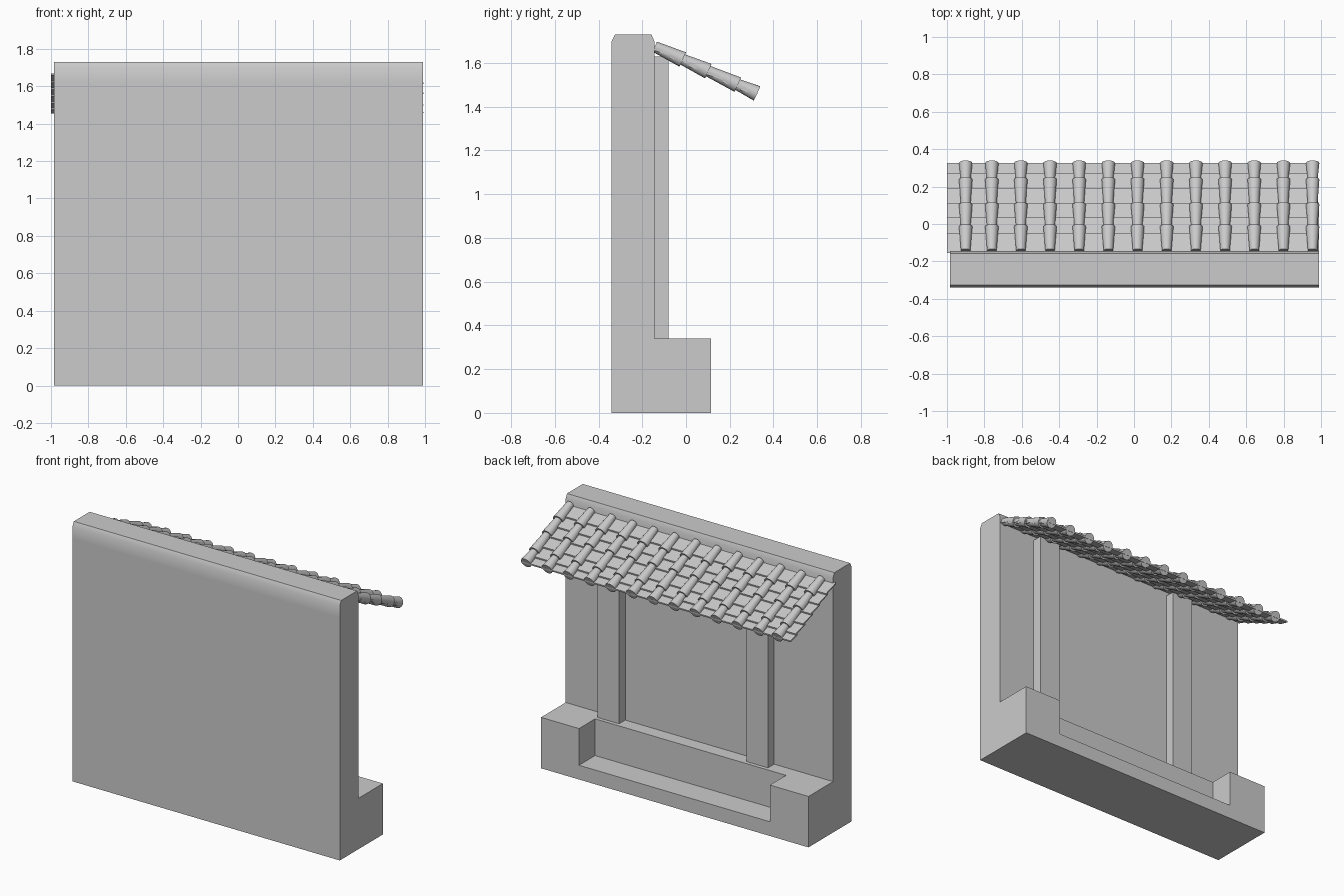
import bpy, bmesh, math
from mathutils import Vector, Matrix

if "Cube" in bpy.data.objects:
    bpy.data.objects.remove(bpy.data.objects["Cube"])


def new_object(name, bm, smooth=False):
    bmesh.ops.recalc_face_normals(bm, faces=bm.faces)
    mesh = bpy.data.meshes.new(name)
    bm.to_mesh(mesh)
    bm.free()
    ob = bpy.data.objects.new(name, mesh)
    bpy.context.collection.objects.link(ob)
    if smooth:
        shade(ob)
    return ob


def shade(ob):
    bpy.ops.object.select_all(action='DESELECT')
    ob.select_set(True)
    bpy.context.view_layer.objects.active = ob
    bpy.ops.object.shade_smooth_by_angle(angle=math.radians(32))


def extrude_profile(bm, points, x0, x1):
    """Extrude a (y, z) outline along x."""
    face = bm.faces.new([bm.verts.new((x0, y, z)) for y, z in points])
    ext = bmesh.ops.extrude_face_region(bm, geom=[face])
    verts = [g for g in ext['geom'] if isinstance(g, bmesh.types.BMVert)]
    bmesh.ops.translate(bm, verts=verts, vec=(x1 - x0, 0, 0))


def box(name, x0, x1, y0, y1, z0, z1):
    bm = bmesh.new()
    extrude_profile(bm, [(y0, z0), (y1, z0), (y1, z1), (y0, z1)], x0, x1)
    return new_object(name, bm)


# wall and plinth as one L-shaped section with softened top edges
bm = bmesh.new()
extrude_profile(bm, [(-0.34, 0), (0.115, 0), (0.115, 0.34), (-0.145, 0.34),
                     (-0.145, 1.62), (-0.145, 1.70), (-0.158, 1.73),
                     (-0.325, 1.73), (-0.34, 1.70), (-0.34, 1.62)], -0.985, 0.99)
wall = new_object("wall_and_plinth", bm)

# trough cut out of the plinth
cutter = box("trough_cutter", -0.70, 0.71, -0.055, 0.3, 0.095, 0.6)
cutter.hide_render = True
mod = wall.modifiers.new("trough", 'BOOLEAN')
mod.operation = 'DIFFERENCE'
mod.solver = 'EXACT'
mod.object = cutter
bpy.context.view_layer.objects.active = wall
bpy.ops.object.modifier_apply(modifier=mod.name)
bpy.data.objects.remove(cutter)
shade(wall)

# pilasters under the roof
for i, (x0, x1) in enumerate([(0.55, 0.71), (-0.55, -0.39)]):
    box(f"pilaster_{i + 1}", x0, x1, -0.16, -0.08, 0.335, 1.63)


# roof slope: centre line height of the cover tiles
def slope_z(y):
    return 1.675 - (y + 0.145) * 0.457


# overlapping rows of flat tiles
edges = [-0.155, -0.05, 0.033, 0.11, 0.19, 0.27, 0.325]
bm = bmesh.new()
for y0, y1 in zip(edges, edges[1:]):
    start = max(y0 - 0.02, -0.155)
    za, zb = slope_z(start) - 0.012, slope_z(y1) + 0.004
    extrude_profile(bm, [(start, za - 0.008), (y1, zb - 0.01),
                         (y1 + 0.002, zb), (start, za)], -1.0, 0.985)
new_object("flat_roof_tiles", bm)

# columns of tapered cover tiles, each sleeve over the next
columns = [-0.90, -0.76] + [-0.605 + 0.156 * k for k in range(11)]
spans = [(-0.143, -0.015), (-0.02, 0.102), (0.095, 0.237), (0.225, 0.325)]
bm = bmesh.new()
for x in columns:
    for y0, y1 in spans:
        a = Vector((x, y0, slope_z(y0)))
        b = Vector((x, y1, slope_z(y1)))
        d = b - a
        rot = d.to_track_quat('Z', 'Y').to_matrix().to_4x4()
        bmesh.ops.create_cone(bm, cap_ends=True, segments=20,
                              radius1=0.025, radius2=0.036, depth=d.length,
                              matrix=Matrix.Translation((a + b) / 2) @ rot)
new_object("cover_roof_tiles", bm, smooth=True)
